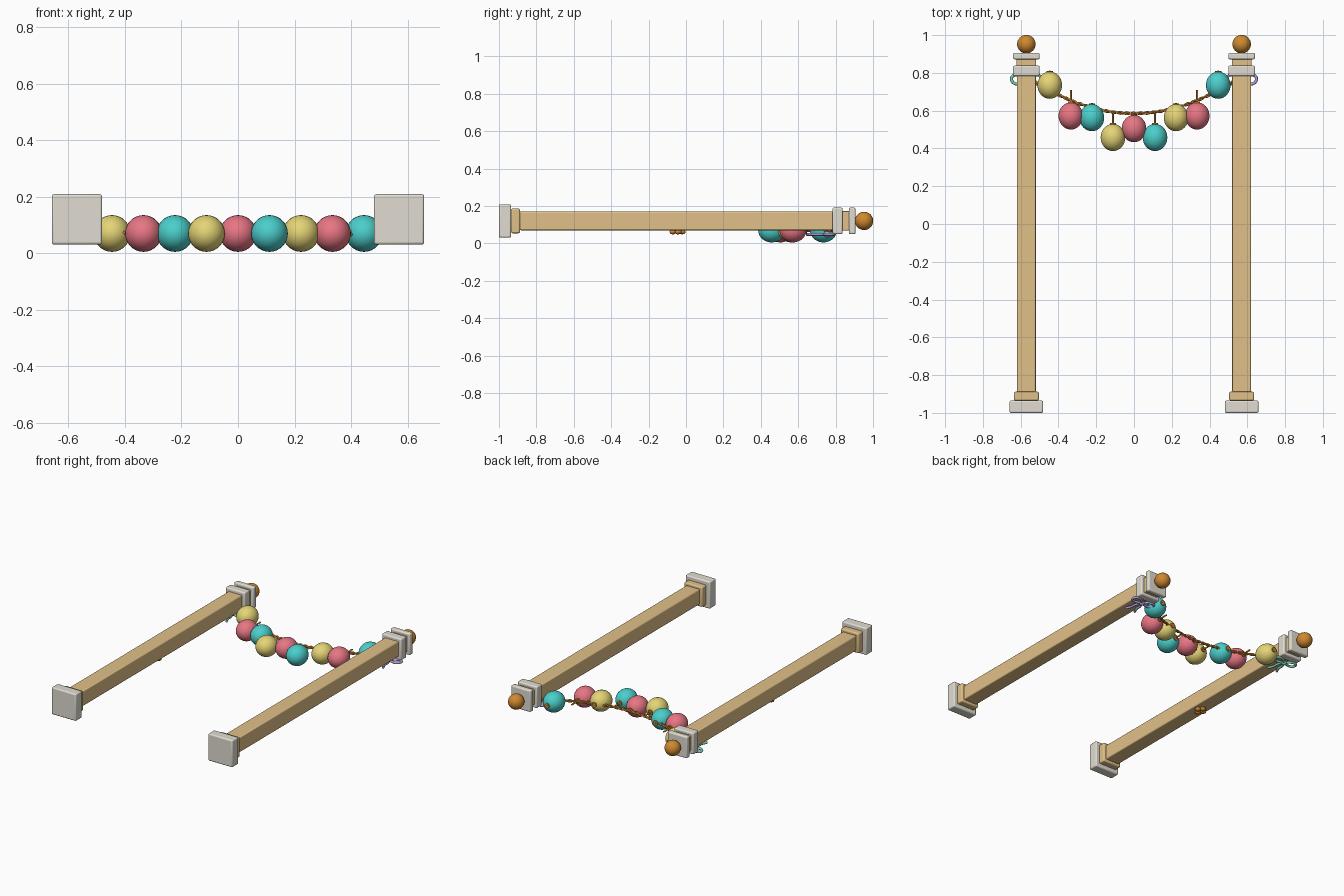
import bpy, math
from mathutils import Vector

if "Cube" in bpy.data.objects:
    bpy.data.objects.remove(bpy.data.objects["Cube"])

def mat(name, c):
    m = bpy.data.materials.new(name)
    m.diffuse_color = (*c, 1)
    m.use_nodes = True
    m.node_tree.nodes["Principled BSDF"].inputs["Base Color"].default_value = m.diffuse_color
    return m

WOOD = mat("wood", (0.75, 0.53, 0.25))
STONE = mat("stone", (0.75, 0.72, 0.64))
ORANGE = mat("orange", (0.62, 0.25, 0.03))
YELLOW = mat("yellow", (0.78, 0.66, 0.18))
RED = mat("red", (0.80, 0.18, 0.23))
TEAL = mat("teal", (0.07, 0.62, 0.60))
PURPLE = mat("purple", (0.45, 0.36, 0.72))
MINT = mat("mint", (0.22, 0.65, 0.50))

def box(name, x, y0, y1, z, w, m, bevel):
    bpy.ops.mesh.primitive_cube_add(size=1, location=(x, (y0 + y1) / 2, z))
    o = bpy.context.object
    o.name = name
    o.scale = (w, y1 - y0, w)
    bpy.ops.object.transform_apply(location=False, rotation=False, scale=True)
    b = o.modifiers.new("bevel", 'BEVEL')
    b.width, b.segments = bevel, 3
    bpy.ops.object.shade_smooth_by_angle(angle=math.radians(35))
    o.data.materials.append(m)

def ball(name, loc, r, m, seg=32):
    bpy.ops.mesh.primitive_uv_sphere_add(segments=seg, ring_count=seg // 2, location=loc,
                                         rotation=(math.pi / 2, 0, 0))
    o = bpy.context.object
    o.name = name
    o.scale = (r[0], r[2], r[1])
    bpy.ops.object.shade_smooth()
    o.data.materials.append(m)

def rod(name, x, y0, y1, z, r, m):
    bpy.ops.mesh.primitive_cylinder_add(vertices=16, radius=r, depth=y1 - y0,
                                        location=(x, (y0 + y1) / 2, z),
                                        rotation=(math.pi / 2, 0, 0))
    o = bpy.context.object
    o.name = name
    bpy.ops.object.shade_smooth_by_angle()
    o.data.materials.append(m)

def tube(name, pts, r, m, smooth=False):
    c = bpy.data.curves.new(name, 'CURVE')
    c.dimensions = '3D'
    c.bevel_depth, c.bevel_resolution, c.resolution_u = r, 2, 6
    c.use_fill_caps = True
    s = c.splines.new('BEZIER' if smooth else 'POLY')
    if smooth:
        s.bezier_points.add(len(pts) - 1)
        for bp, p in zip(s.bezier_points, pts):
            bp.co = p
            bp.handle_left_type = bp.handle_right_type = 'AUTO'
    else:
        s.points.add(len(pts) - 1)
        for sp, p in zip(s.points, pts):
            sp.co = (*p, 1)
    c.materials.append(m)
    bpy.context.collection.objects.link(bpy.data.objects.new(name, c))

# Two posts lying along y
Z = 0.12
for side, x in (("left", -0.57), ("right", 0.57)):
    box(side + "_base", x, -1.0, -0.935, Z, 0.178, STONE, 0.008)
    box(side + "_plinth", x, -0.935, -0.888, Z, 0.132, WOOD, 0.008)
    box(side + "_post", x, -0.89, 0.80, Z, 0.10, WOOD, 0.007)
    box(side + "_neck", x, 0.79, 0.895, Z, 0.104, WOOD, 0.006)
    box(side + "_collar", x, 0.783, 0.838, Z, 0.142, STONE, 0.008)
    box(side + "_cap", x, 0.872, 0.906, Z, 0.142, STONE, 0.008)
    ball(side + "_finial", (x, 0.952, Z), (0.049,) * 3, ORANGE)

# Twisted two-strand rope
def sag(x):
    return 0.585 + 0.62 * x * x

RZ = 0.07
for k in range(2):
    pts = []
    for i in range(241):
        x = -0.57 + 1.14 * i / 240
        a = i * 0.42 + k * math.pi
        n = Vector((-1.24 * x, 1, 0)).normalized()
        pts.append(Vector((x, sag(x), RZ)) + n * 0.005 * math.cos(a)
                   + Vector((0, 0, 0.005 * math.sin(a))))
    tube(f"rope_strand_{k}", pts, 0.005, ORANGE)

# Nine hanging lanterns
ys = [0.735, 0.572, 0.563, 0.458, 0.505, 0.458, 0.563, 0.572, 0.735]
tops = [0.812, 0.71, 0.64, 0.592, 0.59, 0.592, 0.64, 0.71, 0.812]
cols = [YELLOW, RED, TEAL, YELLOW, RED, TEAL, YELLOW, RED, TEAL]
for i, (y, t, m) in enumerate(zip(ys, tops, cols)):
    x = (i - 4) * 0.1115
    ball(f"lantern_{i}", (x, y, RZ), (0.065, 0.072, 0.065), m)
    rod(f"lantern_string_{i}", x, y + 0.06, t, RZ, 0.005, ORANGE)
    rod(f"lantern_cap_{i}", x, y + 0.062, y + 0.076, RZ, 0.016, ORANGE)

# Ribbon bows under the posts
for side, x, m in (("left", -0.57, MINT), ("right", 0.57, PURPLE)):
    y, z = 0.755, 0.048
    ball(side + "_bow_knot", (x, y, z), (0.017, 0.017, 0.017), m, 16)
    for s in (-1, 1):
        loop = [(0, 0), (0.035, 0.03), (0.07, 0.03), (0.078, 0.008),
                (0.06, -0.012), (0.03, -0.01), (0, 0)]
        tube(side + "_bow_loop", [(x + s * a, y + b, z) for a, b in loop], 0.008, m, True)
        tail = [(0, 0), (0.018, -0.04), (0.02, -0.075), (0.035, -0.11)]
        tube(side + "_bow_tail", [(x + s * a, y + b, z) for a, b in tail], 0.008, m, True)

# Small knot under the left post
for dx, y in ((0, -0.07), (0.022, -0.042), (-0.022, -0.042), (0, -0.02)):
    ball("small_knot", (-0.57 + dx, y, 0.061), (0.018, 0.018, 0.013), ORANGE, 16)
